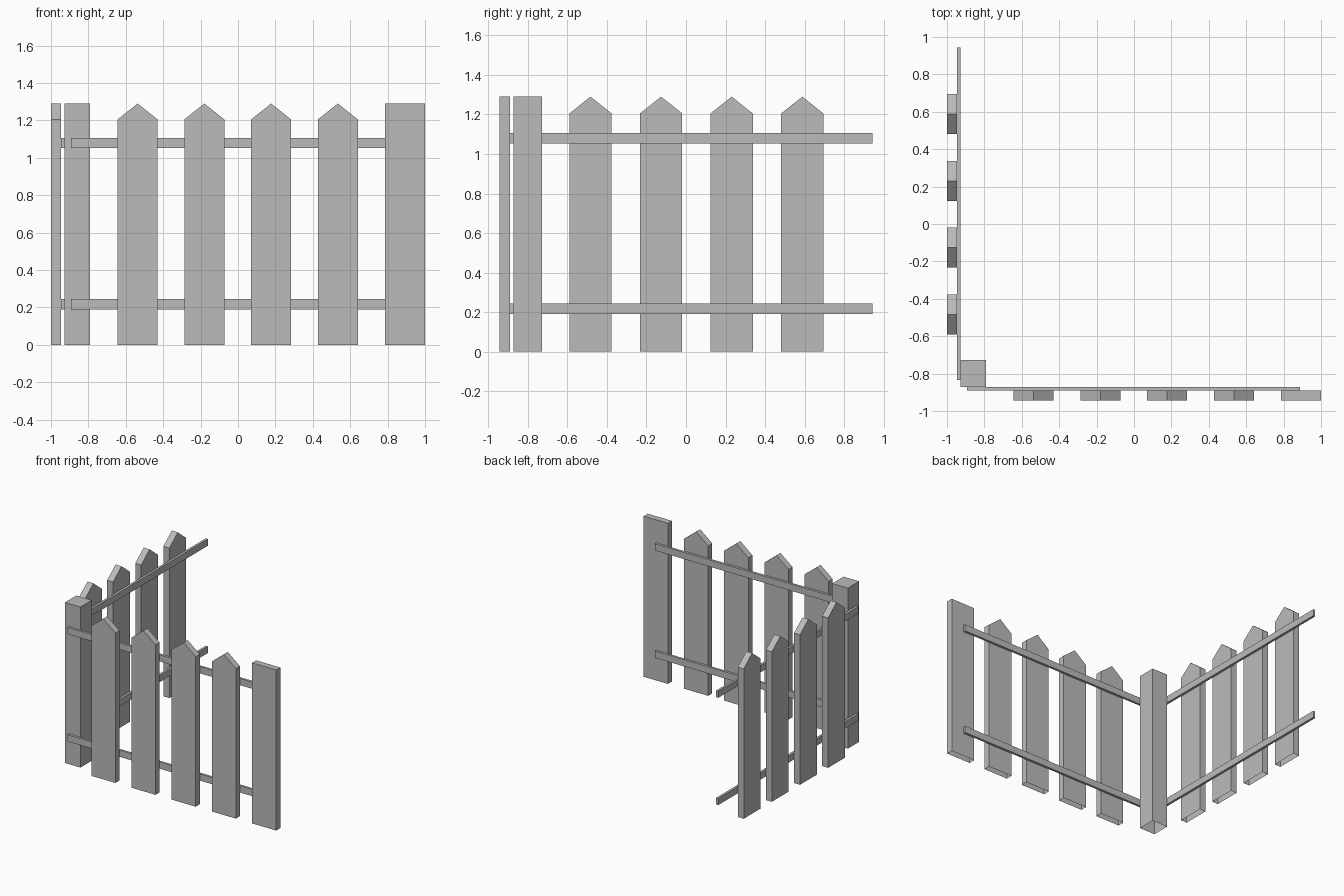
import bpy, bmesh
from mathutils import Matrix

if "Cube" in bpy.data.objects:
    bpy.data.objects.remove(bpy.data.objects["Cube"], do_unlink=True)

# One plain grey for the whole fence
grey = bpy.data.materials.new("fence grey")
grey.use_nodes = True
grey.diffuse_color = (0.5, 0.5, 0.5, 1)
grey.node_tree.nodes["Principled BSDF"].inputs["Base Color"].default_value = (0.5, 0.5, 0.5, 1)

HEIGHT, SHOULDER = 1.29, 1.205
BOARD_HALF = 0.107


def finish(name, bm):
    bmesh.ops.recalc_face_normals(bm, faces=bm.faces)
    mesh = bpy.data.meshes.new(name)
    bm.to_mesh(mesh)
    bm.free()
    mesh.materials.append(grey)
    obj = bpy.data.objects.new(name, mesh)
    bpy.context.collection.objects.link(obj)
    return obj


def box(name, low, high, open_bottom=False):
    bm = bmesh.new()
    size = [b - a for a, b in zip(low, high)]
    centre = [(a + b) / 2 for a, b in zip(low, high)]
    bmesh.ops.create_cube(bm, size=1, matrix=Matrix.Translation(centre) @ Matrix.Diagonal((*size, 1)))
    if open_bottom:
        bm.normal_update()
        bottom = [f for f in bm.faces if f.normal.z < -0.9]
        bmesh.ops.delete(bm, geom=bottom, context='FACES_ONLY')
    return finish(name, bm)


def picket(name, centre, near, far, along_y=False):
    # Pointed board, extruded across its thickness, hollow underneath
    w = BOARD_HALF
    outline = [(-w, 0), (w, 0), (w, SHOULDER), (0, HEIGHT), (-w, SHOULDER)]
    bm = bmesh.new()

    def place(u, depth, z):
        return (depth, centre + u, z) if along_y else (centre + u, depth, z)

    face = bm.faces.new([bm.verts.new(place(u, near, z)) for u, z in outline])
    offset = (far - near, 0, 0) if along_y else (0, far - near, 0)
    result = bmesh.ops.extrude_face_region(bm, geom=[face], use_keep_orig=True)
    moved = [g for g in result["geom"] if isinstance(g, bmesh.types.BMVert)]
    bmesh.ops.translate(bm, verts=moved, vec=offset)
    bottom = [f for f in bm.faces if all(abs(v.co.z) < 1e-5 for v in f.verts)]
    bmesh.ops.delete(bm, geom=bottom, context='FACES_ONLY')
    return finish(name, bm)


# Pickets of both runs
for i in range(4):
    step = i * 0.357
    picket(f"front_picket_{i + 1}", -0.537 + step, -0.943, -0.891)
    picket(f"side_picket_{i + 1}", -0.483 + step, -1.0, -0.947, along_y=True)

# Flat-topped end board and corner post
box("end_board", (0.785, -0.943, 0), (1.0, -0.891, HEIGHT), open_bottom=True)
box("corner_post", (-0.928, -0.872, 0), (-0.79, -0.728, HEIGHT), open_bottom=True)

# Lower and upper rails behind the pickets
for level, z in (("lower", 0.19), ("upper", 1.052)):
    box(f"front_{level}_rail", (-0.892, -0.891, z), (0.888, -0.872, z + 0.054))
    box(f"side_{level}_rail", (-0.947, -0.835, z), (-0.928, 0.943, z + 0.054))
